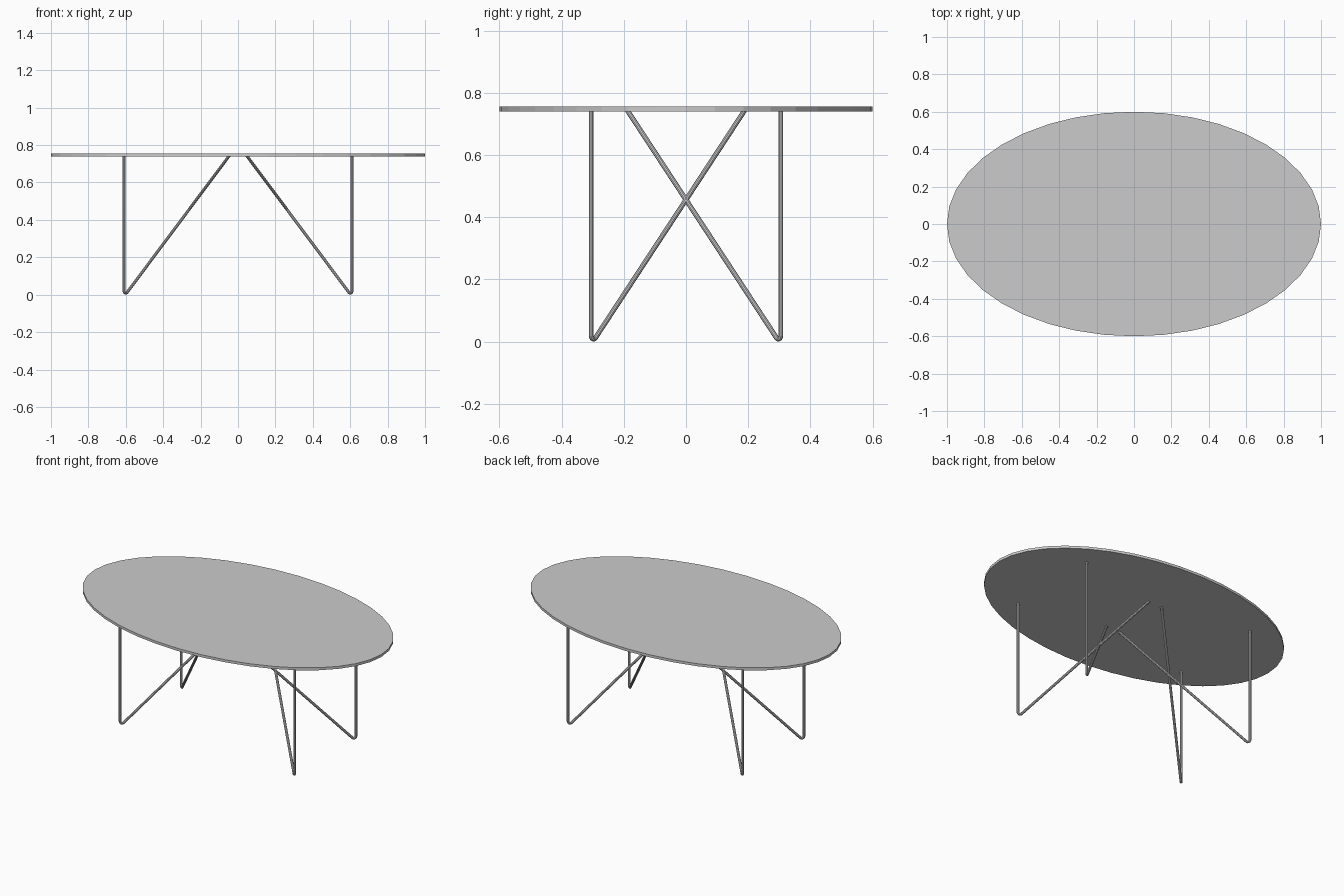
import bpy, math
from mathutils import Vector

if "Cube" in bpy.data.objects:
    bpy.data.objects.remove(bpy.data.objects["Cube"])

TOP_Z, THICK = 0.756, 0.016
ROD, BEND = 0.008, 0.012      # rod radius, bend radius at the foot

# Oval table top
bpy.ops.mesh.primitive_cylinder_add(vertices=40, radius=1, depth=THICK,
                                    rotation=(0, 0, 0), location=(0, 0, TOP_Z - THICK / 2))
top = bpy.context.object
top.name = "table_top"
top.scale = (1, 0.6, 1)
bpy.ops.object.transform_apply(location=False, rotation=False, scale=True)


def hairpin_leg(name, sx, sy):
    """Upright rod, tight bend at the floor, then a diagonal crossing to the other side."""
    upright = Vector((0.609 * sx, 0.305 * sy, 0))
    diagonal_top = Vector((0.046 * sx, -0.189 * sy, TOP_Z - THICK + 0.004))
    inward = (diagonal_top - upright)
    inward.z = 0
    inward.normalize()
    up = Vector((0, 0, 1))
    points = [upright + up * diagonal_top.z]
    centre = upright + inward * BEND + up * (ROD + BEND)
    for i in range(10):
        a = math.radians(135 * i / 9)
        points.append(centre - inward * BEND * math.cos(a) - up * BEND * math.sin(a))
    points.append(diagonal_top)

    curve = bpy.data.curves.new(name, 'CURVE')
    curve.dimensions = '3D'
    curve.bevel_depth = ROD
    curve.bevel_resolution = 3
    curve.use_fill_caps = True
    spline = curve.splines.new('POLY')
    spline.points.add(len(points) - 1)
    for p, co in zip(spline.points, points):
        p.co = (*co, 1)
    spline.use_smooth = True
    obj = bpy.data.objects.new(name, curve)
    bpy.context.collection.objects.link(obj)

    # Turn the bent rod into a mesh
    bpy.ops.object.select_all(action='DESELECT')
    obj.select_set(True)
    bpy.context.view_layer.objects.active = obj
    bpy.ops.object.convert(target='MESH')
    bpy.ops.object.shade_smooth_by_angle()


# Four legs, mirrored in both directions
for sx, side in ((-1, "left"), (1, "right")):
    for sy, end in ((-1, "front"), (1, "back")):
        hairpin_leg(f"{end}_{side}_leg", sx, sy)
